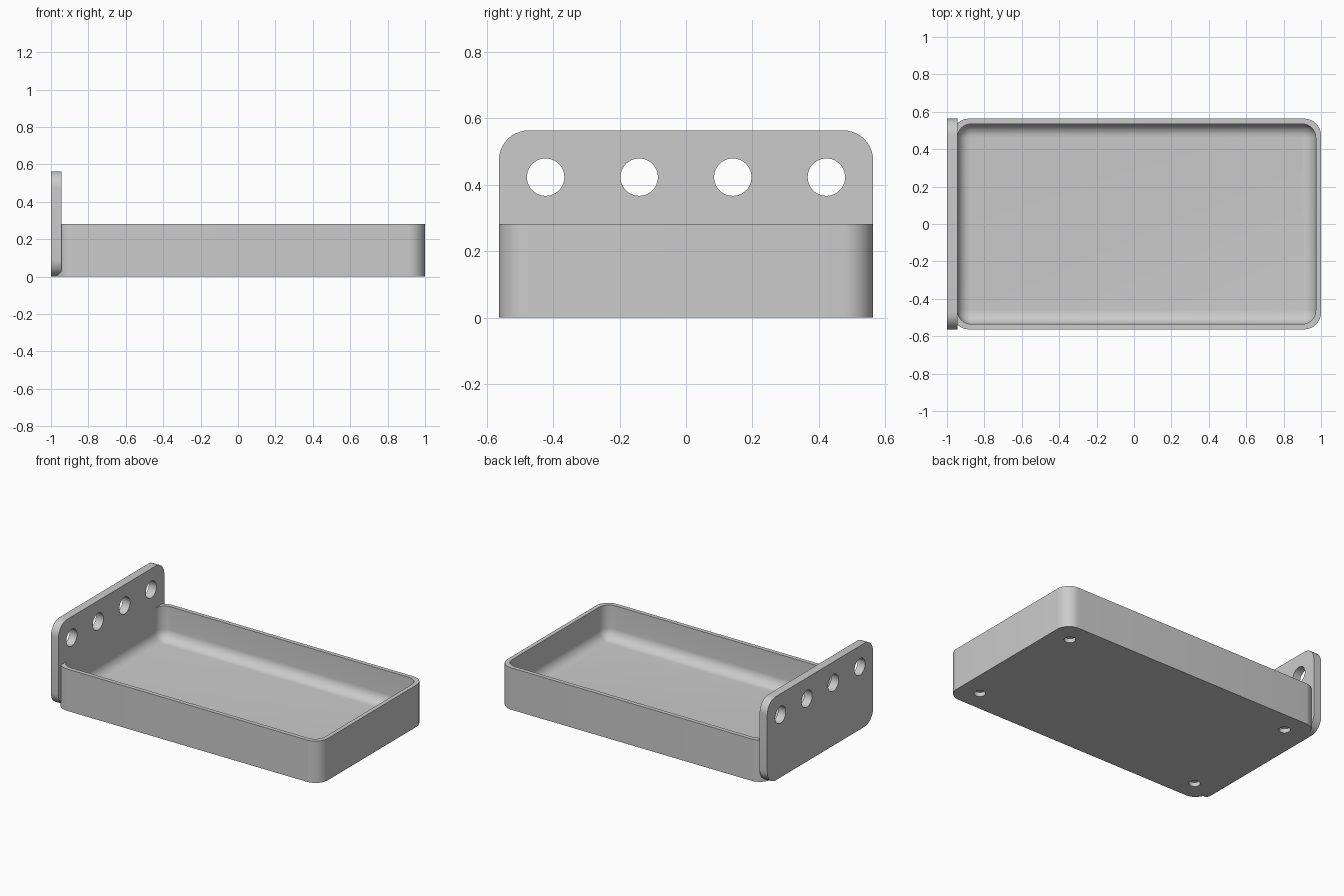
import bpy
import bmesh
from math import sin, cos, pi, radians
from mathutils import Matrix

if "Cube" in bpy.data.objects:
    bpy.data.objects.remove(bpy.data.objects["Cube"])

U = 2 / 71          # design unit: one wall thickness
STEPS = 10          # segments per rounded corner

grey = bpy.data.materials.new("plain grey")
grey.use_nodes = True
grey.diffuse_color = (0.6, 0.6, 0.6, 1)
grey.node_tree.nodes["Principled BSDF"].inputs["Base Color"].default_value = grey.diffuse_color


def rounded_rect(half_a, half_b, radius):
    """Counter-clockwise outline of a rounded rectangle centred on the origin."""
    points = []
    for quarter, (sa, sb) in enumerate(((1, 1), (-1, 1), (-1, -1), (1, -1))):
        for i in range(STEPS + 1):
            t = (quarter + i / STEPS) * pi / 2
            points.append((sa * (half_a - radius) + radius * cos(t),
                           sb * (half_b - radius) + radius * sin(t)))
    return points


def loft(name, rings):
    """Closed solid skinned through a list of matching point rings, in units."""
    bm = bmesh.new()
    loops = [[bm.verts.new([c * U for c in p]) for p in ring] for ring in rings]
    for low, high in zip(loops, loops[1:]):
        for i in range(len(low)):
            j = (i + 1) % len(low)
            bm.faces.new((low[i], low[j], high[j], high[i]))
    bm.faces.new(loops[0][::-1])
    bm.faces.new(loops[-1])
    bmesh.ops.recalc_face_normals(bm, faces=bm.faces)
    mesh = bpy.data.meshes.new(name)
    bm.to_mesh(mesh)
    bm.free()
    mesh.materials.append(grey)
    obj = bpy.data.objects.new(name, mesh)
    bpy.context.collection.objects.link(obj)
    return obj


def drill(obj, centres, radius, depth, turn):
    """Cut round holes, then shade the finished part."""
    bm = bmesh.new()
    for centre in centres:
        place = Matrix.Translation([c * U for c in centre]) @ turn
        bmesh.ops.create_cone(bm, cap_ends=True, segments=40, radius1=radius * U,
                              radius2=radius * U, depth=depth * U, matrix=place)
    mesh = bpy.data.meshes.new("hole_cutter")
    bm.to_mesh(mesh)
    bm.free()
    mesh.materials.append(grey)
    cutter = bpy.data.objects.new("hole_cutter", mesh)
    cutter.hide_render = True
    bpy.context.collection.objects.link(cutter)

    mod = obj.modifiers.new("holes", 'BOOLEAN')
    mod.operation, mod.solver, mod.object = 'DIFFERENCE', 'EXACT', cutter
    bpy.ops.object.select_all(action='DESELECT')
    obj.select_set(True)
    bpy.context.view_layer.objects.active = obj
    bpy.ops.object.modifier_apply(modifier=mod.name)
    bpy.data.objects.remove(cutter)
    bpy.ops.object.shade_smooth_by_angle(angle=radians(30))


# Tray: outer wall, flat rim, inner wall and a filleted floor
MID = 0.5           # tray centre along x
FLOOR = 2           # floor thickness
CORNER, INNER, FILLET = 3.2, 2.6, 2.5


def tray_ring(inset, radius, z):
    return [(MID + a, b, z) for a, b in rounded_rect(35 - inset, 20 - inset, radius)]


rings = [tray_ring(0, CORNER, 0), tray_ring(0, CORNER, 10), tray_ring(1, INNER, 10)]
for i in range(STEPS + 1):
    t = i / STEPS * pi / 2
    slide = FILLET * (1 - cos(t))
    rings.append(tray_ring(1 + slide, INNER - slide, FLOOR + FILLET * (1 - sin(t))))
tray = loft("tray", rings)

# Blind round recesses under the tray corners
drill(tray, [(MID + sx * 30, sy * 15, 0) for sx in (-1, 1) for sy in (-1, 1)],
      radius=1.25, depth=2, turn=Matrix.Identity(4))

# Upright end plate with a row of four through holes
outline = rounded_rect(20, 10, CORNER)
plate = loft("end_plate", [[(x, a, b + 10) for a, b in outline] for x in (-35.5, -33.5)])
drill(plate, [(-34.5, y, 15) for y in (-15, -5, 5, 15)],
      radius=2, depth=4, turn=Matrix.Rotation(pi / 2, 4, 'Y'))
